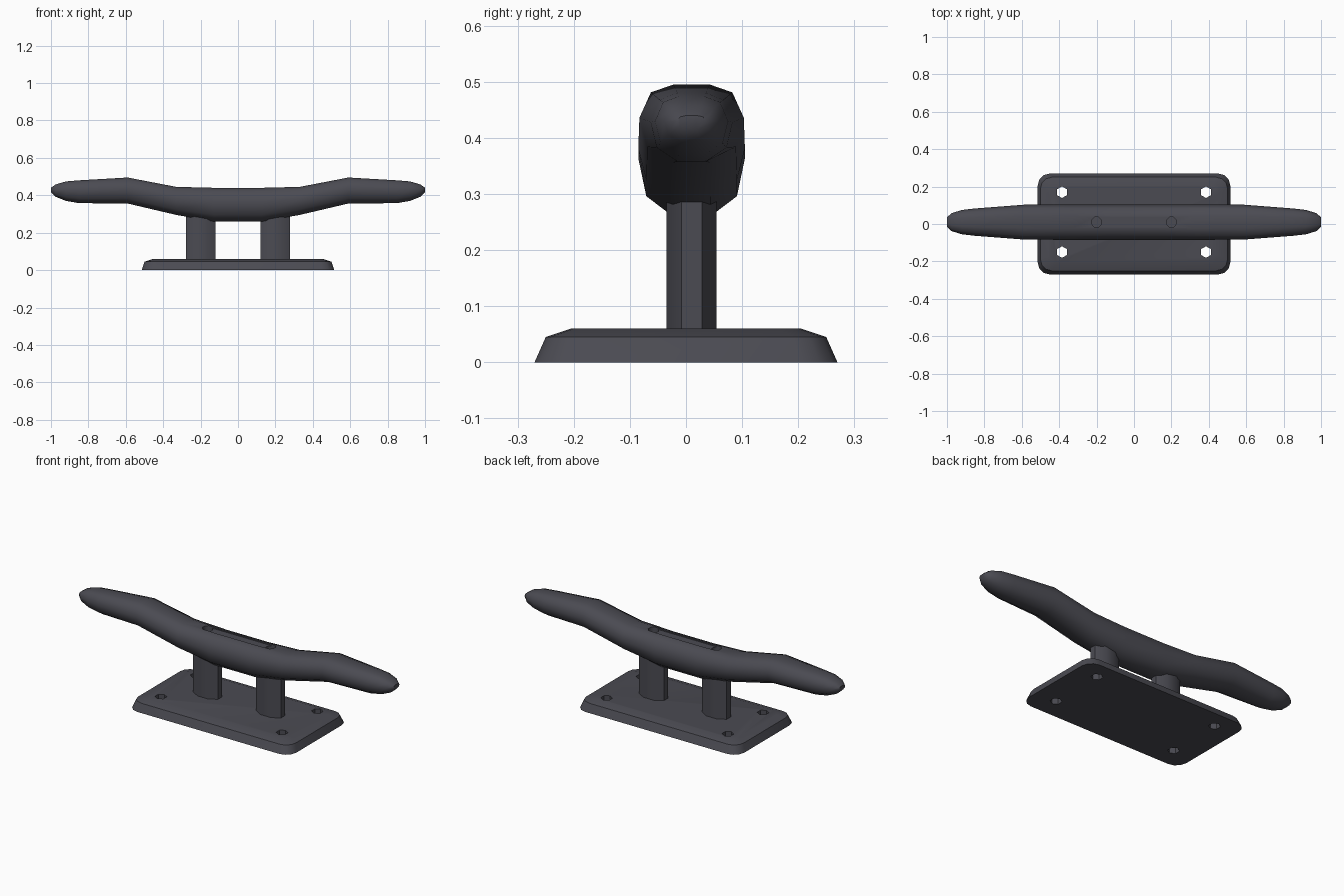
import bpy, bmesh, math

if "Cube" in bpy.data.objects:
    bpy.data.objects.remove(bpy.data.objects["Cube"])

metal = bpy.data.materials.new("dark_grey_metal")
metal.use_nodes = True
colour = (0.07, 0.07, 0.085, 1)
metal.diffuse_color = colour
metal.node_tree.nodes["Principled BSDF"].inputs["Base Color"].default_value = colour

OFFSET = 0.01  # bar, posts and holes sit slightly behind the plate centre


def loft(name, rings):
    """Skin a list of equal closed rings and cap both ends."""
    bm = bmesh.new()
    rows = [[bm.verts.new(p) for p in ring] for ring in rings]
    for a, b in zip(rows, rows[1:]):
        for i in range(len(a)):
            j = (i + 1) % len(a)
            bm.faces.new((a[i], a[j], b[j], b[i]))
    bm.faces.new(rows[0][::-1])
    bm.faces.new(rows[-1])
    bmesh.ops.recalc_face_normals(bm, faces=bm.faces)
    mesh = bpy.data.meshes.new(name)
    bm.to_mesh(mesh)
    bm.free()
    obj = bpy.data.objects.new(name, mesh)
    bpy.context.collection.objects.link(obj)
    mesh.materials.append(metal)
    return obj


def prism(name, x, y, z0, z1, rx, ry, sides, turn=0):
    def ring(z):
        angles = [turn + math.tau * i / sides for i in range(sides)]
        return [(x + rx * math.cos(a), y + ry * math.sin(a), z) for a in angles]
    return loft(name, [ring(z0), ring(z1)])


def select(obj):
    bpy.ops.object.select_all(action='DESELECT')
    obj.select_set(True)
    bpy.context.view_layer.objects.active = obj


def cut(obj, cutter):
    cutter.hide_render = True
    mod = obj.modifiers.new("cut", 'BOOLEAN')
    mod.operation = 'DIFFERENCE'
    mod.solver = 'EXACT'
    mod.object = cutter
    select(obj)
    bpy.ops.object.modifier_apply(modifier=mod.name)
    bpy.data.objects.remove(cutter)


def smooth(obj, degrees):
    select(obj)
    bpy.ops.object.shade_smooth_by_angle(angle=math.radians(degrees))


def rounded_rect(hx, hy, r, z, steps=3):
    ring = []
    for q, (sx, sy) in enumerate([(1, 1), (-1, 1), (-1, -1), (1, -1)]):
        for i in range(steps + 1):
            a = math.pi / 2 * (q + i / steps)
            ring.append((sx * (hx - r) + r * math.cos(a),
                         sy * (hy - r) + r * math.sin(a), z))
    return ring


# Base plate with four through holes
plate = loft("base_plate", [
    rounded_rect(0.515, 0.27, 0.065, 0),
    rounded_rect(0.5, 0.25, 0.06, 0.045),
    rounded_rect(0.455, 0.205, 0.04, 0.06)])
for x in (-0.385, 0.385):
    for y in (-0.16, 0.16):
        cut(plate, prism("hole_cutter", x, y + OFFSET, -0.05, 0.1,
                         0.031, 0.031, 6, math.pi / 6))
smooth(plate, 35)

# Two posts
for side, x in (("left", 0.2), ("right", -0.2)):
    post = prism(side + "_post", x, OFFSET, 0.05, 0.32, 0.085, 0.048, 8, math.pi / 8)
    post.data.update()
    smooth(post, 50)

# Horn bar: one cross-section scaled along the length
half = [(0.35, 1), (0.78, 0.8), (1, 0.15), (0.85, -0.6), (0.35, -1)]
section = half + [(-y, z) for y, z in reversed(half)]
stations = [  # x, top, bottom, half width
    (0.13, 0.44, 0.26, 0.095), (0.33, 0.445, 0.295, 0.095),
    (0.59, 0.495, 0.356, 0.093), (0.85, 0.48, 0.358, 0.073),
    (0.92, 0.474, 0.37, 0.065), (0.975, 0.458, 0.392, 0.048),
    (1.0, 0.44, 0.415, 0.026)]
mirrored = [(-x, t, b, w) for x, t, b, w in reversed(stations)]
bar = loft("horn_bar", [
    [(x, OFFSET + y * w, (t + b) / 2 + z * (t - b) / 2) for y, z in section]
    for x, t, b, w in mirrored + stations])

# Shallow groove and two bolt holes in the top of the bar
cut(bar, loft("groove_cutter", [
    [(x, OFFSET + y, z) for x, y in
     ((-0.2, -0.026), (0.2, -0.026), (0.2, 0.026), (-0.2, 0.026))]
    for z in (0.434, 0.5)]))
for x in (-0.2, 0.2):
    cut(bar, prism("bolt_cutter", x, OFFSET, 0.39, 0.5, 0.028, 0.029, 8, math.pi / 8))
smooth(bar, 50)
